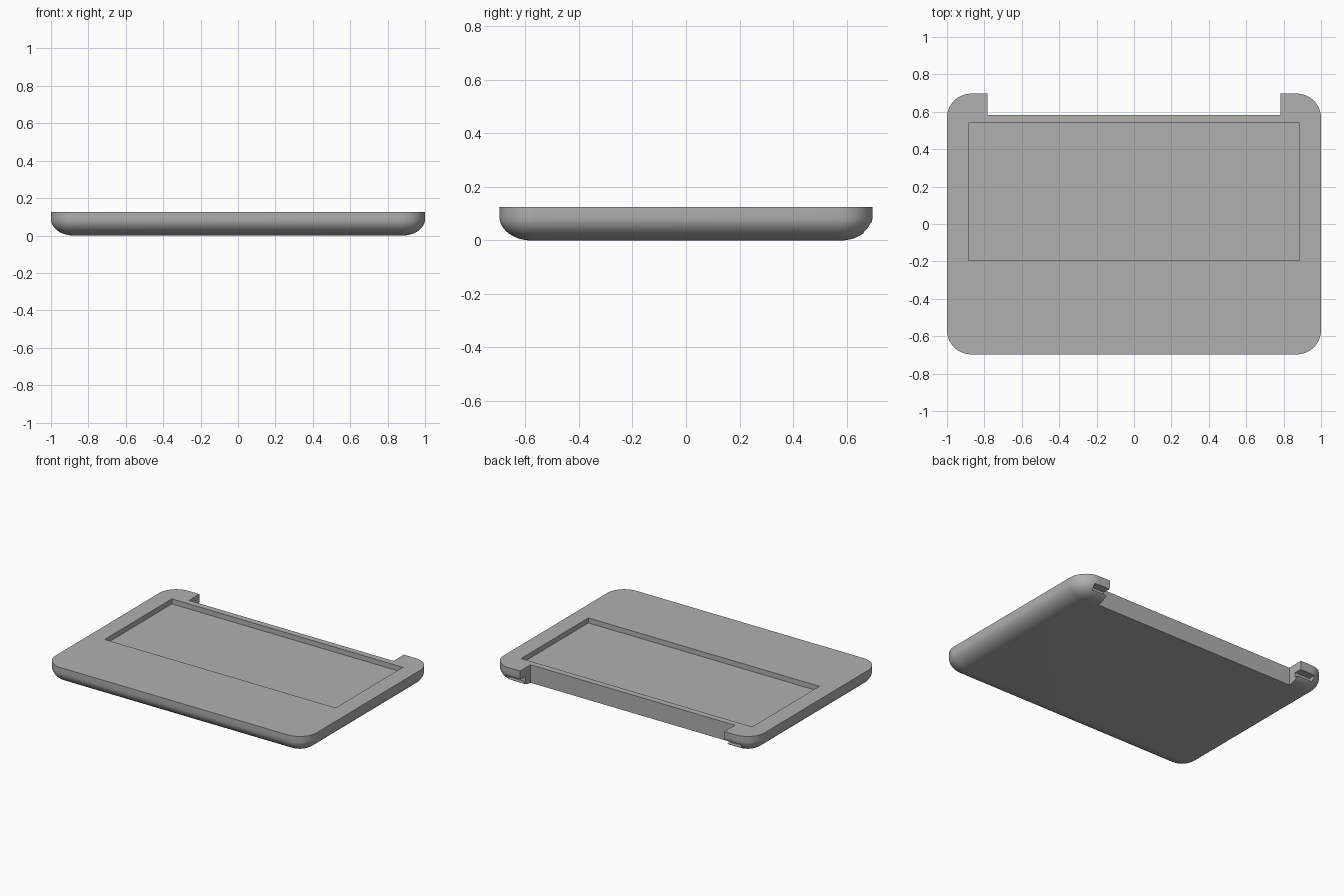
import bpy
import bmesh
import math

if "Cube" in bpy.data.objects:
    bpy.data.objects.remove(bpy.data.objects["Cube"], do_unlink=True)

HALF_X, HALF_Y, HEIGHT = 1.0, 0.697, 0.125
CORNER = 0.13              # plan corner radius
ROUND_IN, ROUND_UP = 0.12, 0.088   # lower edge rounding
CORNER_STEPS, EDGE_STEPS = 16, 12

grey = bpy.data.materials.new("mid_grey")
grey.use_nodes = True
tone = (0.434, 0.434, 0.434, 1.0)
grey.diffuse_color = tone
grey.node_tree.nodes["Principled BSDF"].inputs["Base Color"].default_value = tone


def rounded_ring(inset, z):
    """Points of a rounded rectangle, pulled in by inset."""
    radius = CORNER - inset
    points = []
    for quarter, (sx, sy) in enumerate([(1, 1), (-1, 1), (-1, -1), (1, -1)]):
        for i in range(CORNER_STEPS + 1):
            a = math.pi / 2 * (quarter + i / CORNER_STEPS)
            points.append((sx * (HALF_X - CORNER) + radius * math.cos(a),
                           sy * (HALF_Y - CORNER) + radius * math.sin(a), z))
    return points


def make_tray():
    """Slab with a flat top and a softly rounded underside."""
    bm = bmesh.new()
    rings = []
    for i in range(EDGE_STEPS + 1):
        a = math.pi / 2 * i / EDGE_STEPS
        rings.append(rounded_ring(ROUND_IN * (1 - math.sin(a)),
                                  ROUND_UP * (1 - math.cos(a))))
    rings.append(rounded_ring(0, HEIGHT))
    rings = [[bm.verts.new(p) for p in ring] for ring in rings]
    for low, high in zip(rings, rings[1:]):
        n = len(low)
        for i in range(n):
            j = (i + 1) % n
            bm.faces.new((low[i], low[j], high[j], high[i]))
    bm.faces.new(rings[0][::-1])
    bm.faces.new(rings[-1])
    mesh = bpy.data.meshes.new("tray_body")
    bm.to_mesh(mesh)
    bm.free()
    obj = bpy.data.objects.new("tray_body", mesh)
    bpy.context.collection.objects.link(obj)
    mesh.materials.append(grey)
    return obj


def cut_box(target, x, y, z):
    """Subtract a box given by its ranges."""
    bpy.ops.mesh.primitive_cube_add(
        size=1, location=[sum(r) / 2 for r in (x, y, z)])
    cutter = bpy.context.object
    cutter.scale = [r[1] - r[0] for r in (x, y, z)]
    cutter.hide_render = True
    bpy.ops.object.select_all(action='DESELECT')
    target.select_set(True)
    bpy.context.view_layer.objects.active = target
    mod = target.modifiers.new("cut", 'BOOLEAN')
    mod.operation = 'DIFFERENCE'
    mod.solver = 'EXACT'
    mod.object = cutter
    bpy.ops.object.modifier_apply(modifier=mod.name)
    bpy.data.objects.remove(cutter, do_unlink=True)


tray = make_tray()
# Keyboard recess
cut_box(tray, (-0.885, 0.885), (-0.195, 0.54), (0.09, 0.3))
# Hinge notch along the back
cut_box(tray, (-0.783, 0.783), (0.583, 0.9), (-0.2, 0.3))
# Hinge slots in the two back ears
for side in (-1, 1):
    cut_box(tray, sorted((side * 0.7, side * 0.9)), (0.64, 0.9), (0.03, 0.065))

bpy.ops.object.select_all(action='DESELECT')
tray.select_set(True)
bpy.context.view_layer.objects.active = tray
bpy.ops.object.shade_smooth_by_angle(angle=math.radians(30))
